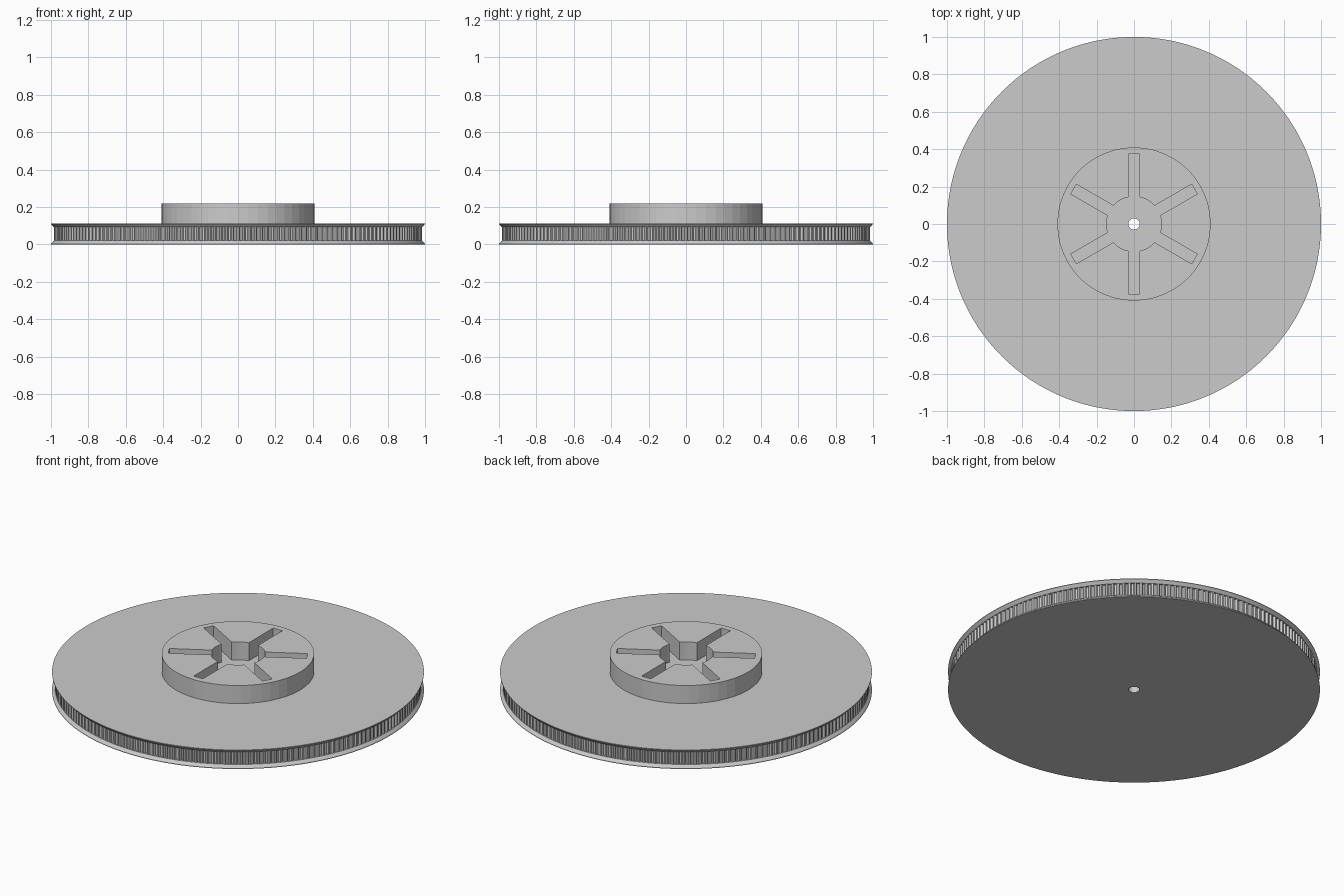
import bpy
import bmesh
from math import sin, cos, pi, radians, sqrt, asin

cube = bpy.data.objects.get("Cube")
if cube:
    bpy.data.objects.remove(cube)

TEETH = 200
BORE = 0.03          # axle hole radius
CORE = 0.985         # radius over the tooth tips
RIM = 0.02           # flange thickness
DECK = 0.113         # top of the upper flange
TOP = 0.22           # top of the hub

grey = bpy.data.materials.new("plain grey")
grey.use_nodes = True
colour = (0.6, 0.6, 0.6, 1)
grey.diffuse_color = colour
grey.node_tree.nodes["Principled BSDF"].inputs["Base Color"].default_value = colour


def polar(r, a):
    return r * cos(a), r * sin(a)


def circle(r, n):
    return [polar(r, 2 * pi * i / n) for i in range(n)]


def finish(name, bm):
    bmesh.ops.recalc_face_normals(bm, faces=bm.faces)
    mesh = bpy.data.meshes.new(name)
    bm.to_mesh(mesh)
    bm.free()
    mesh.materials.append(grey)
    obj = bpy.data.objects.new(name, mesh)
    bpy.context.collection.objects.link(obj)
    return obj


def plate(name, outlines, z0, z1):
    """Extrude an outer outline with holes from z0 to z1."""
    bm = bmesh.new()
    for outline in outlines:
        vs = [bm.verts.new((x, y, z0)) for x, y in outline]
        for i, v in enumerate(vs):
            bm.edges.new((vs[i - 1], v))
    bmesh.ops.triangle_fill(bm, use_beauty=True, edges=bm.edges[:], normal=(0, 0, 1))
    new = bmesh.ops.extrude_face_region(bm, geom=bm.faces[:], use_keep_orig=True)["geom"]
    verts = [g for g in new if isinstance(g, bmesh.types.BMVert)]
    bmesh.ops.translate(bm, verts=verts, vec=(0, 0, z1 - z0))
    return finish(name, bm)


def lathe(name, profile, n):
    """Sweep a closed (radius, height) profile around the axle."""
    bm = bmesh.new()
    rings = [[bm.verts.new((*polar(r, 2 * pi * i / n), z)) for r, z in profile]
             for i in range(n)]
    for i in range(n):
        for j in range(len(profile)):
            bm.faces.new((rings[i - 1][j - 1], rings[i][j - 1], rings[i][j], rings[i - 1][j]))
    return finish(name, bm)


# Toothed belt track with rounded grooves
groove = [(-0.36, 0), (-0.28, 0.005), (-0.16, 0.011), (0, 0.012),
          (0.16, 0.011), (0.28, 0.005), (0.36, 0)]
track = [polar(CORE - depth, 2 * pi * (t + 0.5 + f) / TEETH)
         for t in range(TEETH) for f, depth in groove]
plate("toothed_track", [track, circle(BORE, 40)], RIM - 0.002, DECK - RIM + 0.002)

# Flanges flaring outward from the track
flange = [(BORE, 0), (1, 0), (1, 0.003), (CORE, RIM), (BORE, RIM)]
lathe("lower_flange", flange, TEETH)
lathe("upper_flange", [(r, DECK - z) for r, z in flange], TEETH)

# Hub with a round recess and six radial slots
RECESS, SLOT_END, HALF = 0.147, 0.373, 0.03
mouth = asin(HALF / RECESS)
recess = []
for k in range(6):
    a = radians(30 + 60 * k)
    for along, side in ((sqrt(RECESS**2 - HALF**2), -HALF), (SLOT_END, -HALF),
                        (SLOT_END, HALF), (sqrt(RECESS**2 - HALF**2), HALF)):
        recess.append((along * cos(a) - side * sin(a), along * sin(a) + side * cos(a)))
    sweep = pi / 3 - 2 * mouth
    recess += [polar(RECESS, a + mouth + sweep * i / 6) for i in range(1, 6)]
plate("slotted_hub", [circle(0.41, 48), recess], DECK, TOP)
